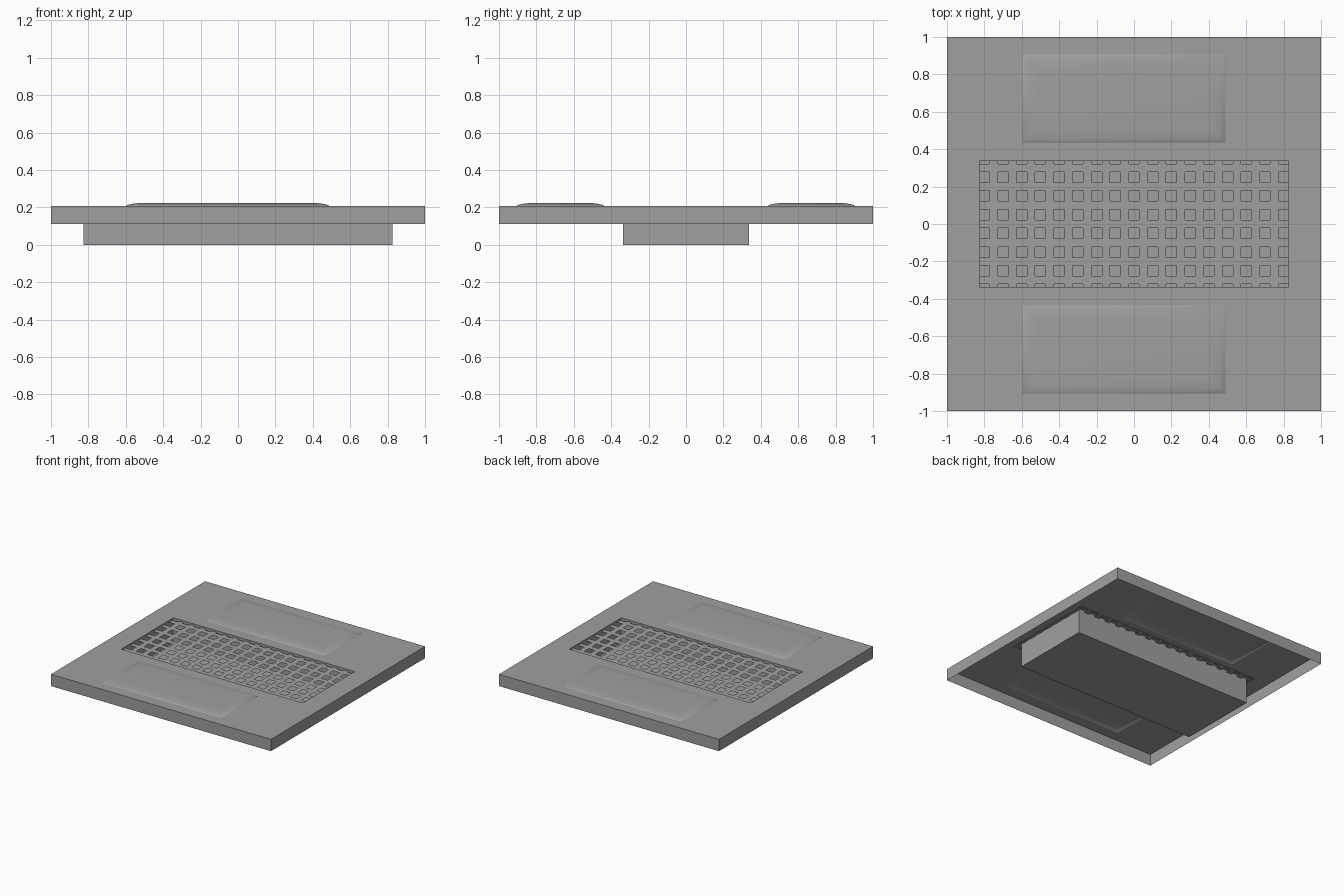
import bpy
import bmesh

cube = bpy.data.objects.get("Cube")
if cube:
    bpy.data.objects.remove(cube, do_unlink=True)

grey = bpy.data.materials.new("mid_grey")
grey.use_nodes = True
COLOUR = (0.35, 0.35, 0.35, 1)
grey.diffuse_color = COLOUR
grey.node_tree.nodes["Principled BSDF"].inputs["Base Color"].default_value = COLOUR

TOP, RIM = 0.207, 0.11           # plate surface and lower edge of its rim
WELL_X, WELL_Y = 0.825, 0.337    # half size of the sunken well
PAD_X = (-0.6, 0.49)
PAD_Y = (0.435, 0.907)


def finish(bm, name, smooth=False):
    bmesh.ops.remove_doubles(bm, verts=bm.verts, dist=0.0001)
    mesh = bpy.data.meshes.new(name)
    bm.to_mesh(mesh)
    bm.free()
    mesh.materials.append(grey)
    obj = bpy.data.objects.new(name, mesh)
    bpy.context.collection.objects.link(obj)
    if smooth:
        bpy.ops.object.select_all(action="DESELECT")
        obj.select_set(True)
        bpy.context.view_layer.objects.active = obj
        bpy.ops.object.shade_smooth_by_angle(angle=0.6)
    return obj


def sheet(bm, xs, ys, z, is_hole):
    """Flat sheet divided at xs and ys, leaving out the cells that are holes."""
    verts = [[bm.verts.new((x, y, z)) for x in xs] for y in ys]
    for j in range(len(ys) - 1):
        for i in range(len(xs) - 1):
            if not is_hole((xs[i] + xs[i + 1]) / 2, (ys[j] + ys[j + 1]) / 2):
                bm.faces.new((verts[j][i], verts[j][i + 1],
                              verts[j + 1][i + 1], verts[j + 1][i]))
    for v in [v for v in bm.verts if not v.link_faces]:
        bm.verts.remove(v)


def rect(x0, x1, y0, y1, inset=0.0):
    x0, x1, y0, y1 = x0 + inset, x1 - inset, y0 + inset, y1 - inset
    return [(x0, y0), (x1, y0), (x1, y1), (x0, y1)]


def loft(bm, rings, cap_top=False, cap_bottom=False):
    """Skin a stack of (outline, z) rings from bottom to top."""
    loops = [[bm.verts.new((x, y, z)) for x, y in pts] for pts, z in rings]
    for a, b in zip(loops, loops[1:]):
        n = len(a)
        for i in range(n):
            k = (i + 1) % n
            bm.faces.new((a[i], a[k], b[k], b[i]))
    if cap_top:
        bm.faces.new(loops[-1])
    if cap_bottom:
        bm.faces.new(loops[0][::-1])


# Plate: open-bottomed shell with openings for the well and both pads
def plate_hole(x, y):
    in_well = abs(x) < WELL_X and abs(y) < WELL_Y
    in_pad = PAD_X[0] < x < PAD_X[1] and PAD_Y[0] < abs(y) < PAD_Y[1]
    return in_well or in_pad


bm = bmesh.new()
half_ys = [WELL_Y, *PAD_Y, 1]
sheet(bm, [-1, -WELL_X, *PAD_X, WELL_X, 1],
      [-y for y in reversed(half_ys)] + half_ys, TOP, plate_hole)
loft(bm, [(rect(-1, 1, -1, 1), RIM), (rect(-1, 1, -1, 1), TOP)])
finish(bm, "plate")

# Well: open-topped box hanging below the plate
bm = bmesh.new()
outline = rect(-WELL_X, WELL_X, -WELL_Y, WELL_Y)
loft(bm, [(outline, 0), (outline, TOP)], cap_bottom=True)
finish(bm, "well_box")

# Grate: sheet with square holes, running a little past the well opening
PITCH, HOLE = 0.1, 0.056


def grate_cuts(count):
    start = -count * PITCH / 2
    cuts = [start]
    for i in range(count):
        centre = start + (i + 0.5) * PITCH
        cuts += [centre - HOLE / 2, centre + HOLE / 2]
    return cuts + [-start]


def grate_hole(x, y, columns=17, rows=8):
    def off(v, n):
        return abs((v + n * PITCH / 2) % PITCH - PITCH / 2)
    return off(x, columns) < HOLE / 2 and off(y, rows) < HOLE / 2


bm = bmesh.new()
sheet(bm, grate_cuts(17), grate_cuts(8), 0.193, grate_hole)
finish(bm, "grate")

# Pads: shallow raised panels with rounded shoulders
SHOULDER = [(0, 0), (0.006, 0.004), (0.025, 0.010), (0.05, 0.0145), (0.08, 0.016)]
for name, side in (("front_pad", -1), ("back_pad", 1)):
    y0, y1 = sorted(side * y for y in PAD_Y)
    bm = bmesh.new()
    loft(bm, [(rect(*PAD_X, y0, y1, inset), TOP + rise) for inset, rise in SHOULDER],
         cap_top=True)
    finish(bm, name, smooth=True)
